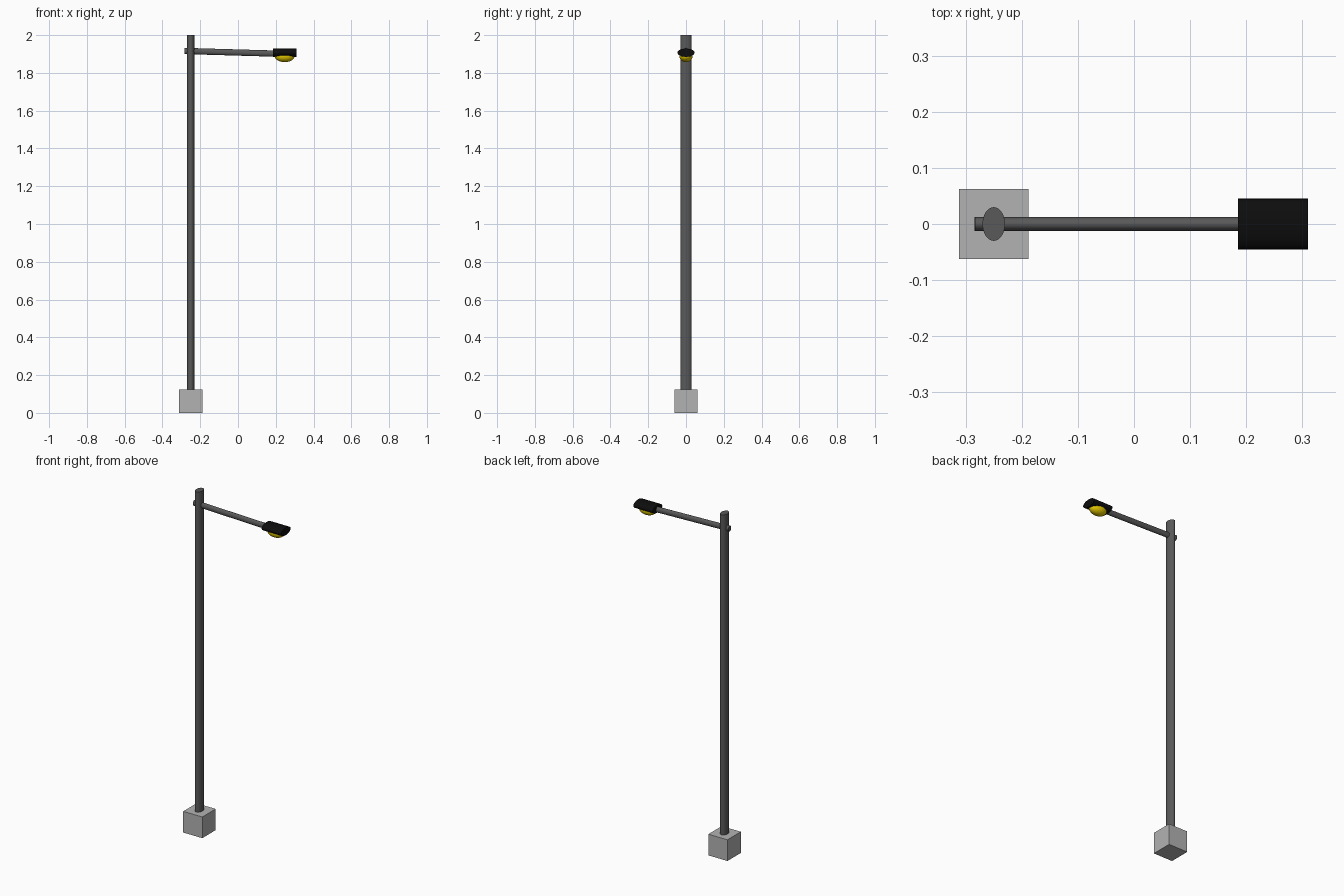
import bpy
from math import radians, pi, atan2, hypot

if "Cube" in bpy.data.objects:
    bpy.data.objects.remove(bpy.data.objects["Cube"])


def finish(obj, name, color=None):
    obj.name = name
    bpy.ops.object.transform_apply(location=False, rotation=True, scale=True)
    if color:
        mat = bpy.data.materials.new(name + "_colour")
        mat.diffuse_color = (*color, 1)
        mat.use_nodes = True
        mat.node_tree.nodes["Principled BSDF"].inputs["Base Color"].default_value = mat.diffuse_color
        obj.data.materials.append(mat)
    return obj


def rod(name, start, end, r_side, r_y, color):
    """Elliptical cylinder between two points in the XZ plane."""
    dx, dz = end[0] - start[0], end[1] - start[1]
    bpy.ops.mesh.primitive_cylinder_add(
        vertices=32, radius=1, depth=1,
        location=((start[0] + end[0]) / 2, 0, (start[1] + end[1]) / 2),
        rotation=(0, atan2(dx, dz), 0))
    obj = bpy.context.object
    obj.scale = (r_side, r_y, hypot(dx, dz))
    finish(obj, name, color)
    bpy.ops.object.shade_smooth_by_angle(angle=radians(30))
    return obj


POLE_X = -0.25
STEEL = (0.1, 0.1, 0.1)

# Concrete footing
bpy.ops.mesh.primitive_cube_add(size=0.124, location=(POLE_X, 0, 0.062))
finish(bpy.context.object, "base_block", (0.45, 0.45, 0.45))

# Upright pole, slightly sloping arm, lamp hood
rod("pole", (POLE_X, 0.1), (POLE_X, 2.0), 0.02, 0.03, STEEL)
rod("arm", (-0.284, 1.916), (0.20, 1.902), 0.0165, 0.0125, STEEL)
rod("lamp_hood", (0.185, 1.907), (0.31, 1.907), 0.022, 0.045, (0.004, 0.004, 0.004))

# Glowing bulb under the hood
bpy.ops.mesh.primitive_uv_sphere_add(segments=32, ring_count=16, radius=1,
                                     location=(0.247, 0, 1.889))
bulb = bpy.context.object
bulb.scale = (0.053, 0.035, 0.032)
finish(bulb, "bulb", (0.8, 0.6, 0.0))
bpy.ops.object.shade_smooth_by_angle(angle=radians(30))
